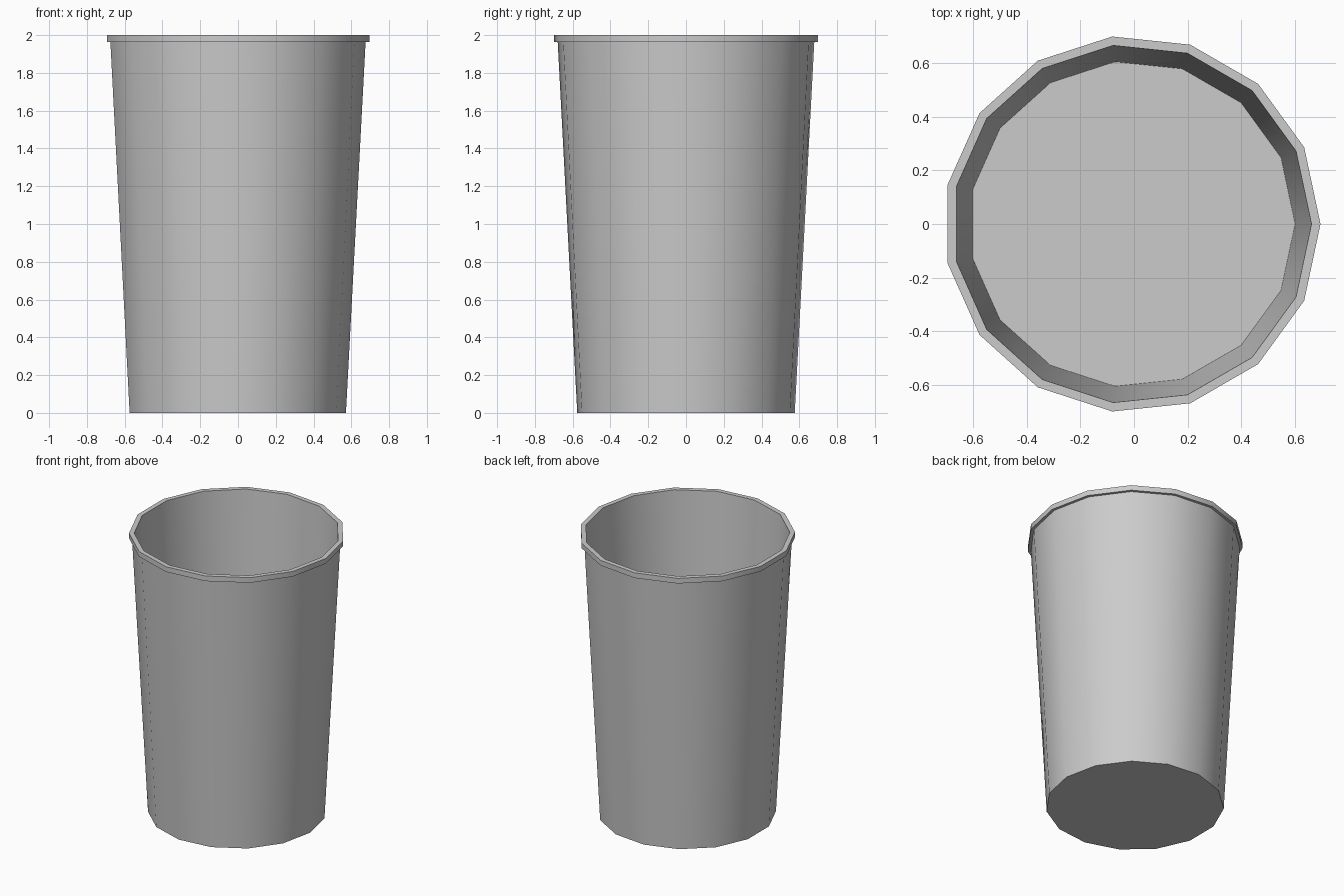
import bpy, bmesh
from math import cos, sin, tau, radians

if "Cube" in bpy.data.objects:
    bpy.data.objects.remove(bpy.data.objects["Cube"])

SIDES = 15
OFFSET_X = -0.0075  # odd-sided ring: shift so the bounds are centred


def lathe(name, profile):
    """Revolve (radius, z) points and cap both ends."""
    bm = bmesh.new()
    rings = [[bm.verts.new((OFFSET_X + r * cos(tau * i / SIDES), r * sin(tau * i / SIDES), z))
              for i in range(SIDES)] for r, z in profile]
    for a, b in zip(rings, rings[1:]):
        for i in range(SIDES):
            j = (i + 1) % SIDES
            bm.faces.new((a[i], a[j], b[j], b[i]))
    bm.faces.new(rings[0][::-1])
    bm.faces.new(rings[-1])
    bmesh.ops.recalc_face_normals(bm, faces=bm.faces)
    mesh = bpy.data.meshes.new(name)
    bm.to_mesh(mesh)
    bm.free()
    obj = bpy.data.objects.new(name, mesh)
    bpy.context.collection.objects.link(obj)
    bpy.ops.object.select_all(action='DESELECT')
    obj.select_set(True)
    bpy.context.view_layer.objects.active = obj
    bpy.ops.object.shade_smooth_by_angle(angle=radians(30))
    return obj


# Tapered cup: base, outer wall, lip, inner wall, raised inner floor
lathe("cup", [
    (0.579, 0.0),
    (0.683, 1.963),
    (0.7025, 1.963),
    (0.7025, 2.0),
    (0.669, 2.0),
    (0.608, 0.85),
])
